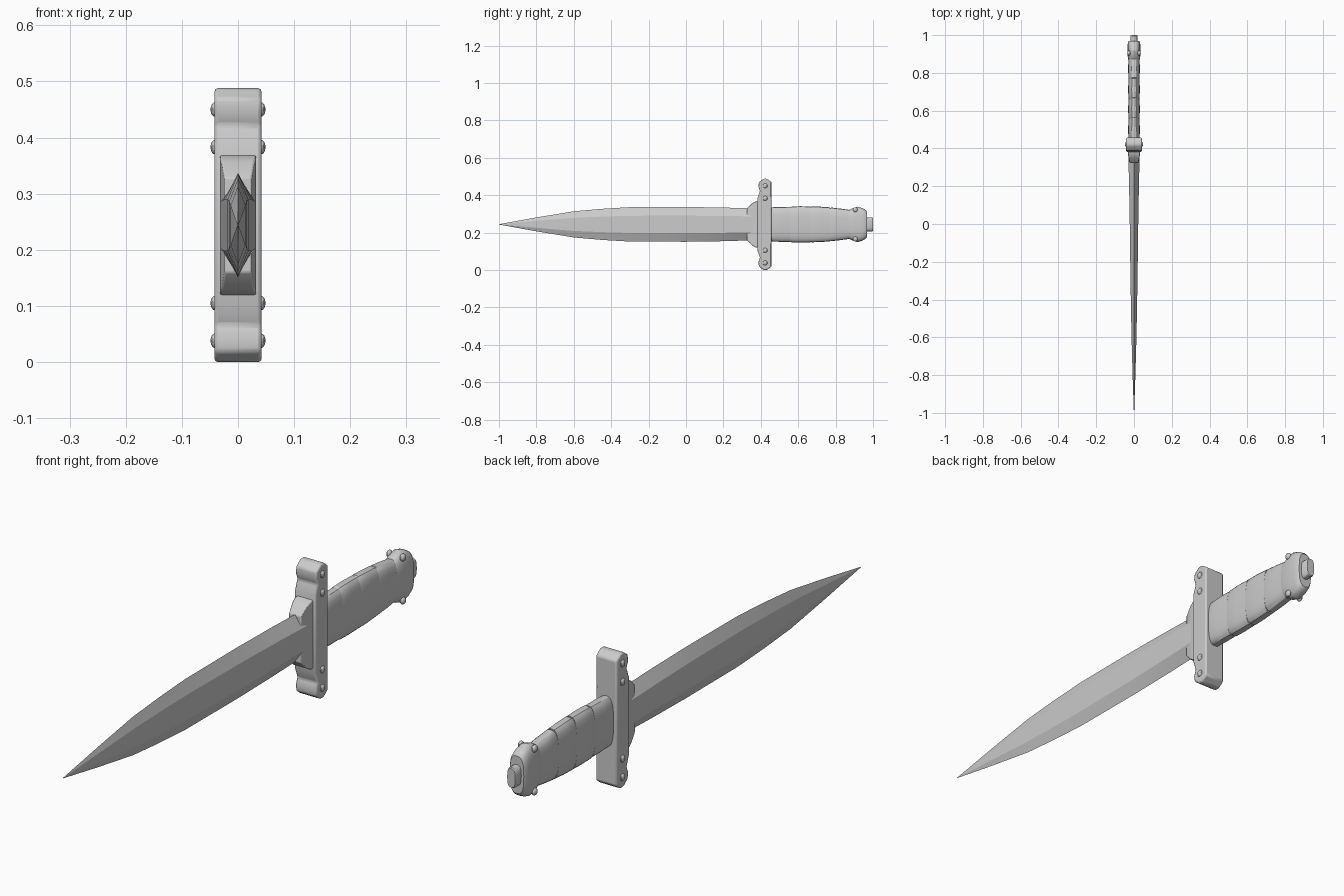
import bpy, bmesh, math
from mathutils import Matrix

if "Cube" in bpy.data.objects:
    bpy.data.objects.remove(bpy.data.objects["Cube"])

ZC = 0.248  # height of the long axis


def finish(bm, name, bevel=0.0, angle=30):
    bmesh.ops.recalc_face_normals(bm, faces=bm.faces)
    me = bpy.data.meshes.new(name)
    bm.to_mesh(me)
    bm.free()
    ob = bpy.data.objects.new(name, me)
    bpy.context.collection.objects.link(ob)
    if bevel:
        m = ob.modifiers.new("bevel", 'BEVEL')
        m.width, m.segments, m.limit_method = bevel, 2, 'ANGLE'
    bpy.ops.object.select_all(action='DESELECT')
    ob.select_set(True)
    bpy.context.view_layer.objects.active = ob
    bpy.ops.object.shade_smooth_by_angle(angle=math.radians(angle))
    return ob


def loft(name, rings, bevel=0.0, angle=30):
    """rings: list of (y, [(x, z), ...]) along the long axis"""
    bm = bmesh.new()
    loops = [[bm.verts.new((x, y, ZC + z)) for x, z in pts] for y, pts in rings]
    n = len(loops[0])
    for a, b in zip(loops, loops[1:]):
        for i in range(n):
            j = (i + 1) % n
            bm.faces.new((a[i], a[j], b[j], b[i]))
    bm.faces.new(loops[0])
    bm.faces.new(loops[-1])
    return finish(bm, name, bevel, angle)


def hexa(t, h, k=0.5):
    return [(0, h), (t, h * k), (t, -h * k), (0, -h), (-t, -h * k), (-t, h * k)]


def rect(w, h):
    return [(w, h), (w, -h), (-w, -h), (-w, h)]


def oval(w, h, n=24, p=0.7):
    pts = []
    for i in range(n):
        a = 2 * math.pi * i / n
        c, s = math.cos(a), math.sin(a)
        pts.append((w * math.copysign(abs(c) ** p, c), h * math.copysign(abs(s) ** p, s)))
    return pts


def rivets(name, spots, x, r, depth):
    bm = bmesh.new()
    for y, z in spots:
        for sx in (-1, 1):
            for sz in (-1, 1):
                m = Matrix.Translation((sx * x, y, ZC + sz * z)) @ Matrix.Diagonal((depth, r, r, 1))
                bmesh.ops.create_uvsphere(bm, u_segments=12, v_segments=8, radius=1, matrix=m)
    return finish(bm, name)


# Double-edged blade
blade = [(-1.0, 0.0008, 0.001), (-0.8, 0.0075, 0.037), (-0.6, 0.013, 0.07), (-0.45, 0.016, 0.083),
         (-0.3, 0.0185, 0.092), (0.0, 0.0225, 0.093), (0.2, 0.026, 0.09), (0.36, 0.030, 0.085)]
loft("blade", [(y, hexa(t, h)) for y, t, h in blade], angle=12)

# Flared collar where the blade meets the guard
loft("collar", [(y, rect(w, h)) for y, w, h in
                [(0.325, 0.024, 0.084), (0.352, 0.029, 0.112), (0.37, 0.032, 0.122), (0.40, 0.032, 0.128)]],
     bevel=0.003)

# Crossguard: side outline pushed through x
half = [(0.382, 0.0), (0.382, 0.14), (0.396, 0.178), (0.387, 0.202), (0.390, 0.226), (0.415, 0.244),
        (0.433, 0.244), (0.457, 0.226), (0.457, 0.0)]
outline = half + [(y, -z) for y, z in half[-2:0:-1]]
bm = bmesh.new()
face = bm.faces.new([bm.verts.new((-0.042, y, ZC + z)) for y, z in outline])
ext = bmesh.ops.extrude_face_region(bm, geom=[face])
bmesh.ops.translate(bm, vec=(0.084, 0, 0), verts=[v for v in ext["geom"] if isinstance(v, bmesh.types.BMVert)])
finish(bm, "crossguard", bevel=0.006)
rivets("guard_rivets", [(0.423, 0.206), (0.423, 0.139)], 0.041, 0.013, 0.008)

# Grip: four overlapping segments, each with a small step
segments = [(0.45, 0.56, 0.091, 0.094), (0.56, 0.665, 0.096, 0.096),
            (0.665, 0.77, 0.096, 0.091), (0.77, 0.885, 0.090, 0.076)]
for i, (y0, y1, h0, h1) in enumerate(segments):
    mid = (h0 + h1) / 2 + 0.001
    loft(f"grip_segment_{i + 1}", [(y0, oval(0.029, h0 - 0.004)), (y0 + 0.006, oval(0.030, h0)),
         ((y0 + y1) / 2, oval(0.031, mid)), (y1, oval(0.029, h1))])

# Pommel, its pins and the end stud
loft("pommel", [(y, oval(w, h)) for y, w, h in
                [(0.868, 0.030, 0.074), (0.885, 0.033, 0.084), (0.918, 0.034, 0.095),
                 (0.945, 0.034, 0.086), (0.962, 0.032, 0.076), (0.968, 0.028, 0.068)]])
rivets("pommel_pins", [(0.905, 0.078)], 0.027, 0.013, 0.009)
loft("end_stud", [(y, oval(w, h)) for y, w, h in
                  [(0.955, 0.018, 0.037), (0.996, 0.018, 0.037), (1.0, 0.016, 0.034)]])

# Rest the lower guard tip on the ground
for ob in bpy.context.collection.objects:
    ob.location.z -= ZC - 0.244
